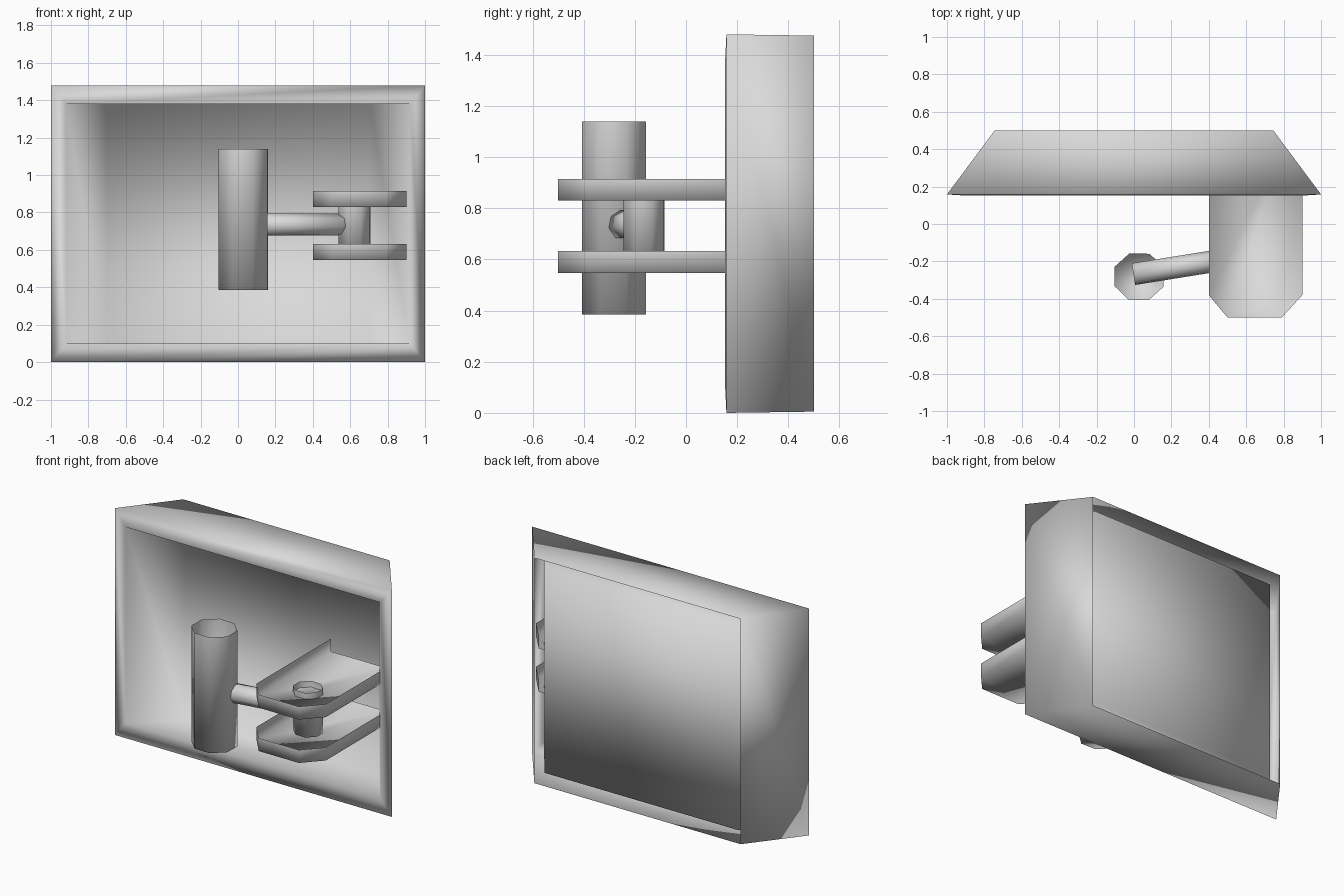
import bpy, math
from mathutils import Vector

if "Cube" in bpy.data.objects:
    bpy.data.objects.remove(bpy.data.objects["Cube"])

grey = bpy.data.materials.new("plain_grey")
grey.diffuse_color = (0.7, 0.7, 0.7, 1)
grey.use_nodes = True
grey.node_tree.nodes["Principled BSDF"].inputs["Base Color"].default_value = grey.diffuse_color


def make(name, verts, faces):
    mesh = bpy.data.meshes.new(name)
    mesh.from_pydata(verts, [], faces)
    mesh.materials.append(grey)
    for p in mesh.polygons:
        p.use_smooth = True
    obj = bpy.data.objects.new(name, mesh)
    bpy.context.collection.objects.link(obj)
    return obj


def loft(name, rings, cap_start=False, cap_end=False, skip=()):
    """Skin between rings of equal point count, with optional end caps."""
    n = len(rings[0])
    verts = [v for r in rings for v in r]
    faces = [(k * n + i, k * n + (i + 1) % n, (k + 1) * n + (i + 1) % n, (k + 1) * n + i)
             for k in range(len(rings) - 1) for i in range(n) if i not in skip]
    if cap_start:
        faces.append(tuple(reversed(range(n))))
    if cap_end:
        faces.append(tuple(range(len(verts) - n, len(verts))))
    return make(name, verts, faces)


def rect(x, y, z0, z1):
    return [(x, y, z0), (x, y, z1), (-x, y, z1), (-x, y, z0)]


def tube(name, a, b, rx, ry, sides, turn, caps):
    """Faceted tube from a to b."""
    a, b = Vector(a), Vector(b)
    q = (b - a).to_track_quat('Z', 'Y')
    ring = []
    for i in range(sides):
        t = turn + math.tau * i / sides
        ring.append(q @ Vector((rx * math.cos(t), ry * math.sin(t), 0)))
    return loft(name, [[p + a for p in ring], [p + b for p in ring]], *caps)


# Flared casing: outer wall, front rim, inner wall and recessed panel, open at the back
loft("casing", [rect(0.745, 0.50, 0.005, 1.475),
                rect(1.0, 0.158, 0.0, 1.48),
                rect(0.92, 0.153, 0.10, 1.38),
                rect(0.70, 0.458, 0.068, 1.412)], cap_end=True)

# Two bracket trays with chamfered corners, open at the top and the rear
outline = [(0.40, -0.38), (0.50, -0.50), (0.79, -0.50), (0.90, -0.38),
           (0.90, 0.26), (0.79, 0.39), (0.40, 0.39)]
for name, z0, z1 in (("lower_bracket", 0.547, 0.632), ("upper_bracket", 0.83, 0.915)):
    loft(name, [[(x, y, z0) for x, y in outline],
                [(x, y, z1) for x, y in outline]], cap_start=True, skip=(5,))

# Hinge pin, open at the top
tube("hinge_pin", (0.622, -0.165, 0.58), (0.622, -0.165, 0.87), 0.092, 0.086, 8, 0.37, (True, False))

# Upright handle, open at the top
tube("handle", (0.027, -0.282, 0.385), (0.027, -0.282, 1.14), 0.142, 0.134, 8, 0.37, (True, False))

# Rod from the handle to the pin
tube("connecting_rod", (-0.003, -0.268, 0.735), (0.585, -0.174, 0.735), 0.06, 0.06, 8, 0.2, (True, True))
